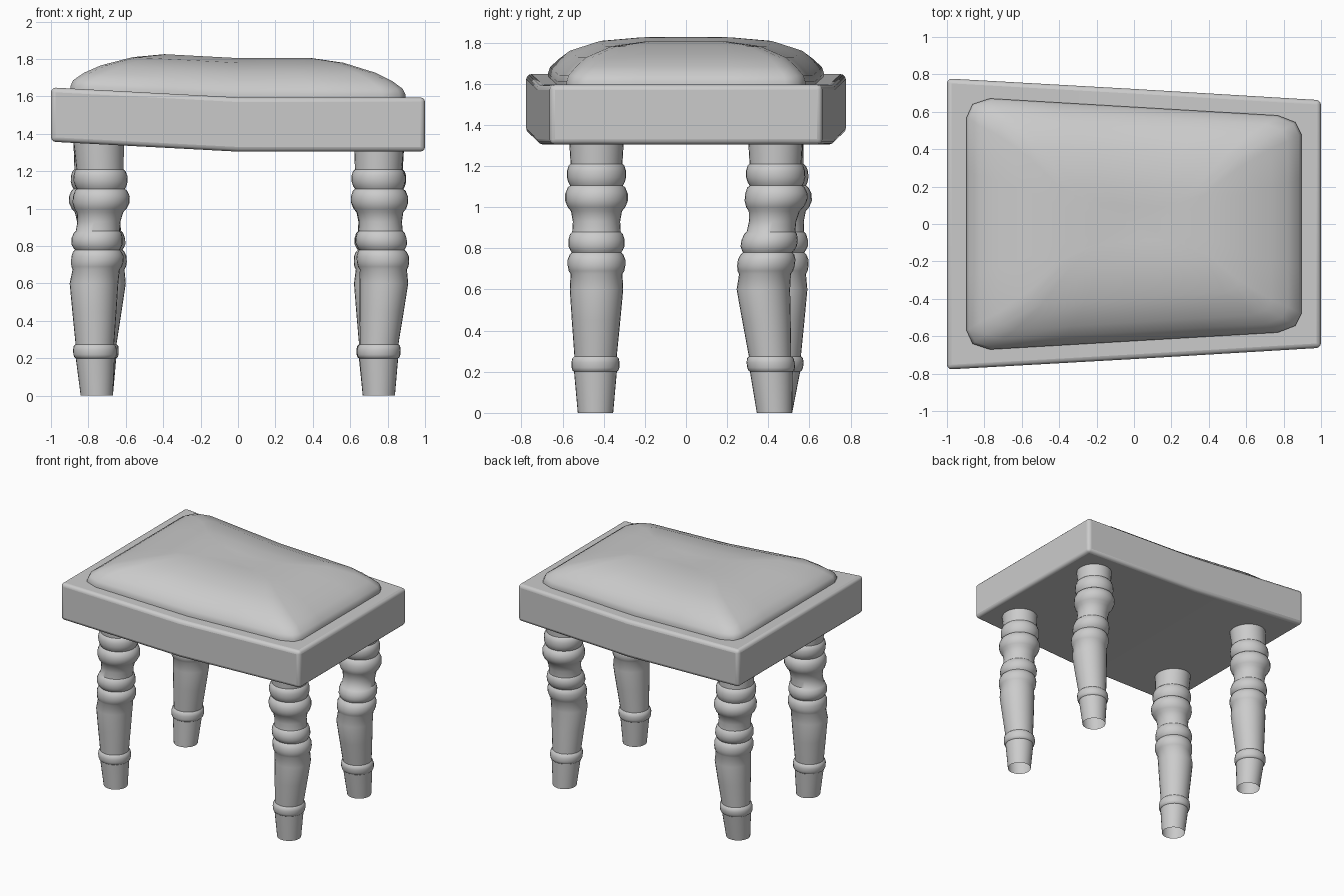
import bpy, bmesh, math
from mathutils import Vector

if "Cube" in bpy.data.objects:
    bpy.data.objects.remove(bpy.data.objects["Cube"])


def make_object(name, bm, angle):
    bmesh.ops.recalc_face_normals(bm, faces=bm.faces)
    mesh = bpy.data.meshes.new(name)
    bm.to_mesh(mesh)
    bm.free()
    ob = bpy.data.objects.new(name, mesh)
    bpy.context.collection.objects.link(ob)
    bpy.context.view_layer.objects.active = ob
    ob.select_set(True)
    bpy.ops.object.shade_smooth_by_angle(angle=math.radians(angle))
    ob.select_set(False)
    return ob


def skin(bm, rings):
    for a, b in zip(rings, rings[1:]):
        n = len(a)
        for i in range(n):
            bm.faces.new((a[i], a[(i + 1) % n], b[(i + 1) % n], b[i]))


def lift(x):
    # the warped frame rises towards -x
    return max(0, -x) * 0.053


# Seat frame: tapered slab bent at the middle
bm = bmesh.new()
rings = []
for x, w in ((-1, 0.778), (0, 0.722), (1, 0.662)):
    rings.append([bm.verts.new((x, y, z + lift(x)))
                  for y, z in ((-w, 1.305), (w, 1.305), (w, 1.595), (-w, 1.595))])
skin(bm, rings)
bm.faces.new(rings[0])
bm.faces.new(rings[-1])
frame = make_object("seat_frame", bm, 40)
bev = frame.modifiers.new("bevel", 'BEVEL')
bev.width = 0.025
bev.segments = 3
bev.limit_method = 'ANGLE'

# Cushion: concentric rounded-rectangle rings domed over the frame
quarter = [(0.895, 0.27), (0.895, 0.55), (0.863, 0.62), (0.77, 0.655), (0.4, 0.655)]
outline = [(0.895, 0)] + quarter + [(0, 0.655)]
outline += [(-x, y) for x, y in reversed(quarter)] + [(-0.895, 0)]
outline += [(x, -y) for x, y in reversed(outline[1:-1])]
bm = bmesh.new()
rings = []
for sx, sy, h in ((1, 1, -0.02), (1, 1, 0.015), (0.985, 0.985, 0.045), (0.92, 0.92, 0.088),
                  (0.82, 0.84, 0.132), (0.63, 0.63, 0.185), (0.44, 0.34, 0.21),
                  (0.2, 0.15, 0.208)):
    ring = []
    for x, y in outline:
        px = x * sx
        py = y * sy * (0.955 - 0.09 * x)
        ring.append(bm.verts.new((px, py, 1.595 + lift(px) + h)))
    rings.append(ring)
skin(bm, rings)
centre = bm.verts.new((0, 0, 1.80))
for i, v in enumerate(rings[-1]):
    bm.faces.new((v, rings[-1][(i + 1) % len(outline)], centre))
make_object("cushion", bm, 50)

# Turned legs: shared profile, each with its own slight wobble
profile = [(0, .086), (.2, .104), (.205, .111), (.22, .116), (.245, .117), (.265, .113),
           (.275, .103), (.45, .118), (.6, .13), (.675, .126), (.69, .135), (.715, .14),
           (.745, .14), (.77, .13), (.78, .12), (.79, .127), (.81, .137), (.84, .137),
           (.87, .128), (.88, .118), (.93, .115), (.98, .124), (1.0, .14), (1.03, .152),
           (1.065, .152), (1.095, .14), (1.105, .128), (1.12, .137), (1.145, .144),
           (1.175, .144), (1.2, .136), (1.21, .126), (1.36, .135)]
wobble_z = (0, .24, .6, .73, .83, 1.05, 1.16, 1.36)


def leg(name, xs, ys):
    def along(vals, z):
        for i in range(len(wobble_z) - 1):
            a, b = wobble_z[i], wobble_z[i + 1]
            if z <= b:
                t = (z - a) / (b - a)
                return vals[i] * (1 - t) + vals[i + 1] * t
        return vals[-1]
    bm = bmesh.new()
    n = 28
    rings = []
    for z, r in profile:
        cx, cy = along(xs, z), along(ys, z)
        rings.append([bm.verts.new((cx + r * math.cos(2 * math.pi * i / n),
                                    cy + r * math.sin(2 * math.pi * i / n), z))
                      for i in range(n)])
    skin(bm, rings)
    make_object(name, bm, 40)


straight = (-.44, -.44, -.435, -.435, -.435, -.435, -.435, -.435)
leg("front_left_leg", (-.755, -.765, -.77, -.75, -.755, -.73, -.735, -.745), straight)
leg("front_right_leg", (.753, .752, .78, .775, .765, .757, .75, .755), straight)
leg("back_left_leg", (-.755, -.755, -.73, -.735, -.74, -.752, -.75, -.745),
    (.43, .455, .46, .455, .455, .46, .45, .435))
leg("back_right_leg", (.753, .75, .75, .76, .76, .757, .755, .755),
    (.43, .412, .376, .39, .405, .44, .435, .435))
